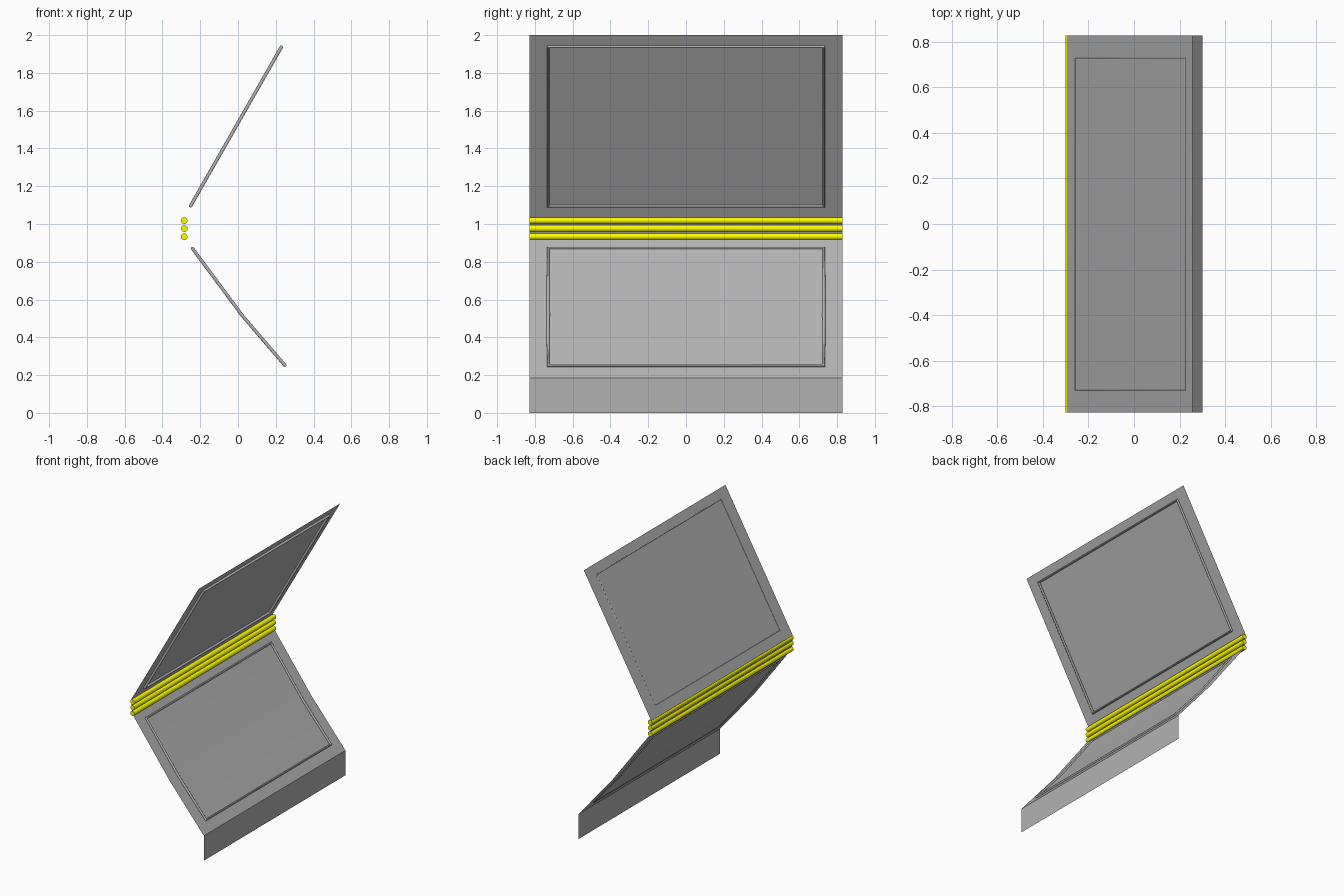
import bpy, bmesh, math

if "Cube" in bpy.data.objects:
    bpy.data.objects.remove(bpy.data.objects["Cube"])

W = 0.828   # half width of the sheets
F = 0.730   # half width of the window frames


def material(name, color):
    mat = bpy.data.materials.new(name)
    mat.diffuse_color = (*color, 1)
    mat.use_nodes = True
    mat.node_tree.nodes["Principled BSDF"].inputs["Base Color"].default_value = mat.diffuse_color
    return mat


grey = material("dark_grey", (0.45, 0.45, 0.45))
yellow = material("yellow", (1.0, 1.0, 0.0))


def finish(ob, mat):
    """Assign the material and smooth the shallow angles."""
    ob.data.materials.append(mat)
    bpy.ops.object.select_all(action='DESELECT')
    ob.select_set(True)
    bpy.context.view_layer.objects.active = ob
    bpy.ops.object.shade_smooth_by_angle(angle=math.radians(40))


def sheet(name, profile):
    """Thin sheet: an x-z profile extended across y."""
    bm = bmesh.new()
    rows = [[bm.verts.new((x, y, z)) for y in (-W, W)] for x, z in profile]
    for a, b in zip(rows, rows[1:]):
        bm.faces.new((a[0], a[1], b[1], b[0]))
    bmesh.ops.recalc_face_normals(bm, faces=bm.faces)
    mesh = bpy.data.meshes.new(name)
    bm.to_mesh(mesh)
    bm.free()
    ob = bpy.data.objects.new(name, mesh)
    bpy.context.collection.objects.link(ob)
    finish(ob, grey)


def frame(name, profile, radius=0.009):
    """Closed round bead following the sheet around a window."""
    pts = [(x, -F, z) for x, z in profile] + [(x, F, z) for x, z in reversed(profile)]
    curve = bpy.data.curves.new(name, 'CURVE')
    curve.dimensions = '3D'
    curve.bevel_depth = radius
    curve.bevel_resolution = 4
    spline = curve.splines.new('POLY')
    spline.points.add(len(pts) - 1)
    for p, co in zip(spline.points, pts):
        p.co = (*co, 1)
    spline.use_cyclic_u = True
    ob = bpy.data.objects.new(name, curve)
    bpy.context.collection.objects.link(ob)
    bpy.ops.object.select_all(action='DESELECT')
    ob.select_set(True)
    bpy.context.view_layer.objects.active = ob
    bpy.ops.object.convert(target='MESH')
    finish(bpy.context.object, grey)


# Sloping shell: upper sheet, narrow middle strip, bent lower sheet, skirt
sheet("upper_sheet", [(0.257, 2.0), (-0.294, 1.036)])
sheet("middle_strip", [(-0.294, 1.036), (-0.288, 0.932)])
sheet("lower_sheet", [(-0.288, 0.932), (0.022, 0.514), (0.30, 0.184)])
sheet("bottom_skirt", [(0.30, 0.184), (0.30, 0.0)])

# Window beads
frame("upper_window_frame", [(0.230, 1.938), (-0.252, 1.094)])
frame("lower_window_frame", [(-0.242, 0.872), (0.022, 0.516), (0.249, 0.251)])

# Yellow rods across the middle
for i, z in enumerate((1.018, 0.976, 0.933)):
    bpy.ops.mesh.primitive_cylinder_add(vertices=24, radius=0.0175, depth=2 * W,
                                        location=(-0.2845, 0, z),
                                        rotation=(math.pi / 2, 0, 0))
    rod = bpy.context.object
    rod.name = f"yellow_rod_{i + 1}"
    finish(rod, yellow)
